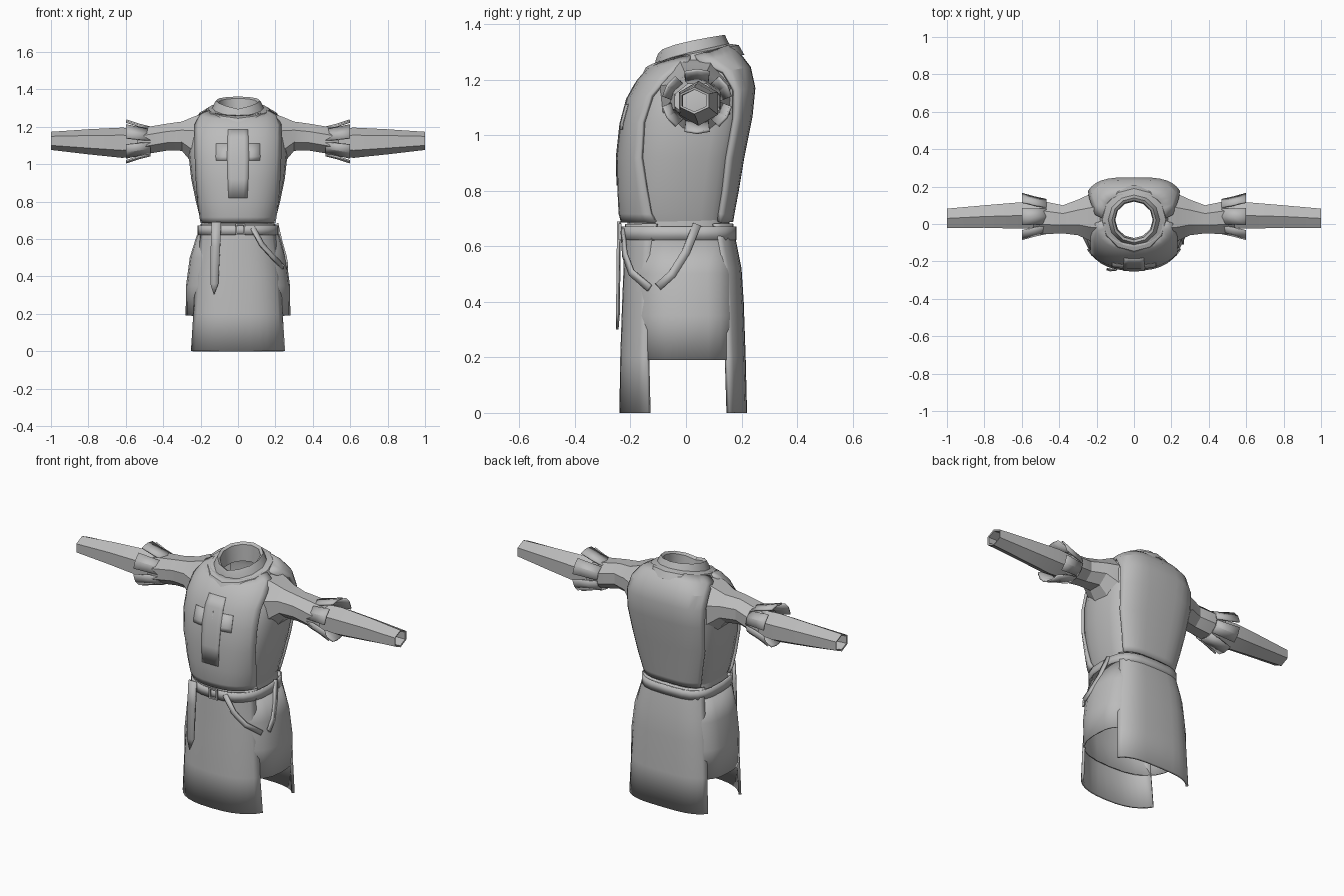
import bpy
import math
from math import sin, cos, pi, radians
from mathutils import Vector

if "Cube" in bpy.data.objects:
    bpy.data.objects.remove(bpy.data.objects["Cube"])


def material(name, grey):
    m = bpy.data.materials.new(name)
    m.use_nodes = True
    col = (grey, grey, grey, 1)
    m.diffuse_color = col
    m.node_tree.nodes["Principled BSDF"].inputs["Base Color"].default_value = col
    return m


CLOTH = material("grey cloth", 0.5)


def make(name, verts, faces, thick=0, mirror=False, angle=30):
    me = bpy.data.meshes.new(name)
    me.from_pydata(verts, [], faces)
    ob = bpy.data.objects.new(name, me)
    bpy.context.collection.objects.link(ob)
    me.materials.append(CLOTH)
    bpy.ops.object.select_all(action="DESELECT")
    ob.select_set(True)
    bpy.context.view_layer.objects.active = ob
    bpy.ops.object.shade_smooth_by_angle(angle=radians(angle))
    if thick:
        s = ob.modifiers.new("thickness", "SOLIDIFY")
        s.thickness, s.offset = thick, 1
    if mirror:
        ob.modifiers.new("mirror", "MIRROR")
    return ob


def grid(rows, closed=False):
    """Join rows of points into quads."""
    n = len(rows[0])
    verts = [p for r in rows for p in r]
    faces = [(i * n + j, i * n + (j + 1) % n, (i + 1) * n + (j + 1) % n, (i + 1) * n + j)
             for i in range(len(rows) - 1) for j in range(n if closed else n - 1)]
    return verts, faces


def power(v, e):
    return math.copysign(abs(v) ** e, v)


def section(ring, t, off=0, tilt=1.0, square=True):
    """Point on a body ring: half width, front y, back y, front z, back z."""
    w, yf, yb, zf, zb = ring
    e = (0.8 if cos(t) > 0 else 0.58) if square else 1
    mid, d = (yf + yb) / 2, (yb - yf) / 2 + off
    z = zf + (zb - zf) * max(0, (1 - cos(t)) / 2) ** tilt
    return ((w + off) * power(sin(t), e), mid - d * power(cos(t), e), z)


def tube(name, rings, n=24, thick=0, off=0, tilt=1.0, square=True, angle=30):
    rows = [[section(r, 2 * pi * k / n, off, tilt, square) for k in range(n)] for r in rings]
    return make(name, *grid(rows, True), thick, angle=angle)


def panel(name, rings, halves, centre=0, off=0, thick=0.015, n=12):
    rows = [[section(r, radians(centre + h * (2 * k / n - 1)), off) for k in range(n + 1)]
            for r, h in zip(rings, halves)]
    return make(name, *grid(rows), thick)


def ring_at(rings, z):
    """Blend neighbouring rings at one front height."""
    for a, b in zip(rings, rings[1:]):
        if a[3] <= z <= b[3]:
            f = (z - a[3]) / (b[3] - a[3])
            return [p + (q - p) * f for p, q in zip(a, b)]


def ribbon(name, points, width, thick, outward):
    """Flat strap along a path, facing outward from the body."""
    pts = [Vector(p) for p in points]
    rows = []
    for i, p in enumerate(pts):
        run = (pts[min(i + 1, len(pts) - 1)] - pts[max(i - 1, 0)]).normalized()
        out = Vector((p.x, p.y, 0)).normalized() if outward is None else Vector(outward)
        side = run.cross(out).normalized() * width / 2
        rows.append([p + side, p - side])
    return make(name, *grid(rows), thick)


# Tunic body
torso = [(.195, -.22, .155, .69, .69), (.205, -.228, .16, .72, .72), (.225, -.232, .175, .80, .80),
         (.25, -.235, .195, .92, .92), (.265, -.222, .225, 1.04, 1.07), (.258, -.198, .235, 1.13, 1.17),
         (.235, -.165, .22, 1.19, 1.24), (.20, -.13, .185, 1.23, 1.285), (.15, -.10, .15, 1.25, 1.315)]
tube("tunic_body", torso)
tube("tunic_waist", [(.20, -.215, .165, .58, .58), (.195, -.21, .155, .70, .70)])

# Tunic skirt
tube("tunic_skirt", [(.272, -.20, .185, .19, .19), (.27, -.205, .185, .35, .35),
                     (.25, -.205, .18, .50, .50), (.212, -.20, .165, .62, .62)], thick=.008)

# Tabard over chest and back, joined at the shoulders
panel("tabard_chest", torso, [72, 68, 63, 56, 53, 56, 68, 86, 90])
panel("tabard_back", torso, [50, 50, 50, 52, 53, 58, 70, 88, 90], 180)

# Tabard skirt panels
skirt = [(.265, -.225, .205, 0, 0), (.255, -.222, .20, .2, .2), (.242, -.215, .193, .4, .4),
         (.225, -.21, .185, .52, .52), (.205, -.208, .165, .62, .62), (.197, -.205, .155, .68, .68)]
panel("tabard_front_skirt", skirt, [62, 60, 60, 60, 64, 70])
panel("tabard_back_skirt", skirt, [55, 56, 57, 58, 58, 60], 180)

# Chest cross, two thin patches
for name, zs, half in (("cross_upright", (.82, .92, 1.04, 1.13, 1.185), 8),
                       ("cross_bar", (1.02, 1.04, 1.11), 20)):
    panel(name, [ring_at(torso, z) for z in zs], [half] * len(zs), off=.015, thick=.003, n=4)

# Collar: a broad cowl and a raised neck band
tube("collar_cowl", [(.185, -.16, .205, 1.205, 1.29), (.165, -.14, .185, 1.245, 1.325),
                     (.13, -.105, .15, 1.255, 1.33)], 12, off=.005, tilt=.7, square=False)
tube("neck_band", [(.14, -.115, .16, 1.245, 1.32), (.128, -.108, .148, 1.275, 1.345),
                   (.118, -.10, .14, 1.295, 1.362), (.105, -.085, .125, 1.285, 1.352),
                   (.10, -.075, .12, 1.20, 1.26)], 12, tilt=.55, square=False)

# Belt with buckle
tube("belt", [(.205, -.222, .17, .622, .622), (.205, -.222, .17, .672, .672)], thick=.012)
for i, (dx, dz, w, h) in enumerate(((-.022, 0, .008, .06), (.022, 0, .008, .06),
                                    (0, .026, .05, .008), (0, -.026, .05, .008))):
    bpy.ops.mesh.primitive_cube_add(size=1, location=(.012 + dx, -.238, .652 + dz))
    ob = bpy.context.object
    ob.name = "buckle_bar_%d" % (i + 1)
    ob.scale = (w, .012, h)
    ob.data.materials.append(CLOTH)

# Hanging belt tail with a pointed end
tail = [(-.14, -.234, .69), (-.09, -.238, .69), (-.095, -.24, .56), (-.105, -.242, .36),
        (-.128, -.243, .30), (-.147, -.238, .36), (-.145, -.236, .56)]
make("belt_tail", tail, [(0, 6, 2, 1), (6, 5, 3, 2), (5, 4, 3)], .01)

# Hanging straps at the left hip
ribbon("hip_strap_front", [(.08, -.232, .66), (.13, -.225, .57), (.19, -.20, .505), (.245, -.135, .45)],
       .026, .01, None)
ribbon("hip_strap_side", [(.215, .04, .68), (.238, .0, .58), (.26, -.05, .50), (.268, -.10, .455)],
       .03, .01, (1, 0, 0))


def arm_loft(name, rings, n=8, thick=0):
    """Rings along x: x, centre y, centre z, y radius, z radius."""
    rows = [[(x, cy + ry * cos(2 * pi * (k + .5) / n) / cos(pi / n),
              cz + rz * sin(2 * pi * (k + .5) / n) / cos(pi / n)) for k in range(n)]
            for x, cy, cz, ry, rz in rings]
    return make(name, *grid(rows, True), thick, True, 20)


# Sleeves
arm_loft("upper_sleeves", [(.17, .035, 1.12, .14, .155), (.235, .035, 1.125, .125, .13),
                           (.30, .035, 1.15, .095, .078), (.38, .025, 1.145, .075, .072),
                           (.50, .035, 1.125, .09, .072), (.54, .04, 1.12, .08, .065)])
arm_loft("forearm_sleeves", [(.50, .045, 1.115, .065, .062), (.62, .045, 1.115, .07, .07),
                             (.80, .04, 1.12, .06, .058), (1.0, .03, 1.125, .052, .042),
                             (.998, .03, 1.125, .044, .034), (.90, .035, 1.122, .045, .038)], 6)

# Flared cuff flaps around each elbow
for k in range(6):
    rows = []
    for x, ry, rz, half in ((.47, .085, .07, 28), (.53, .098, .085, 25), (.60, .118, .108, 22)):
        rows.append([(x, .04 + ry * cos(a), 1.122 + rz * sin(a))
                     for a in (radians(60 * k + 30 + half * s) for s in (-1, 0, 1))])
    make("cuff_flaps_%d" % (k + 1), *grid(rows), .01, True, 20)
